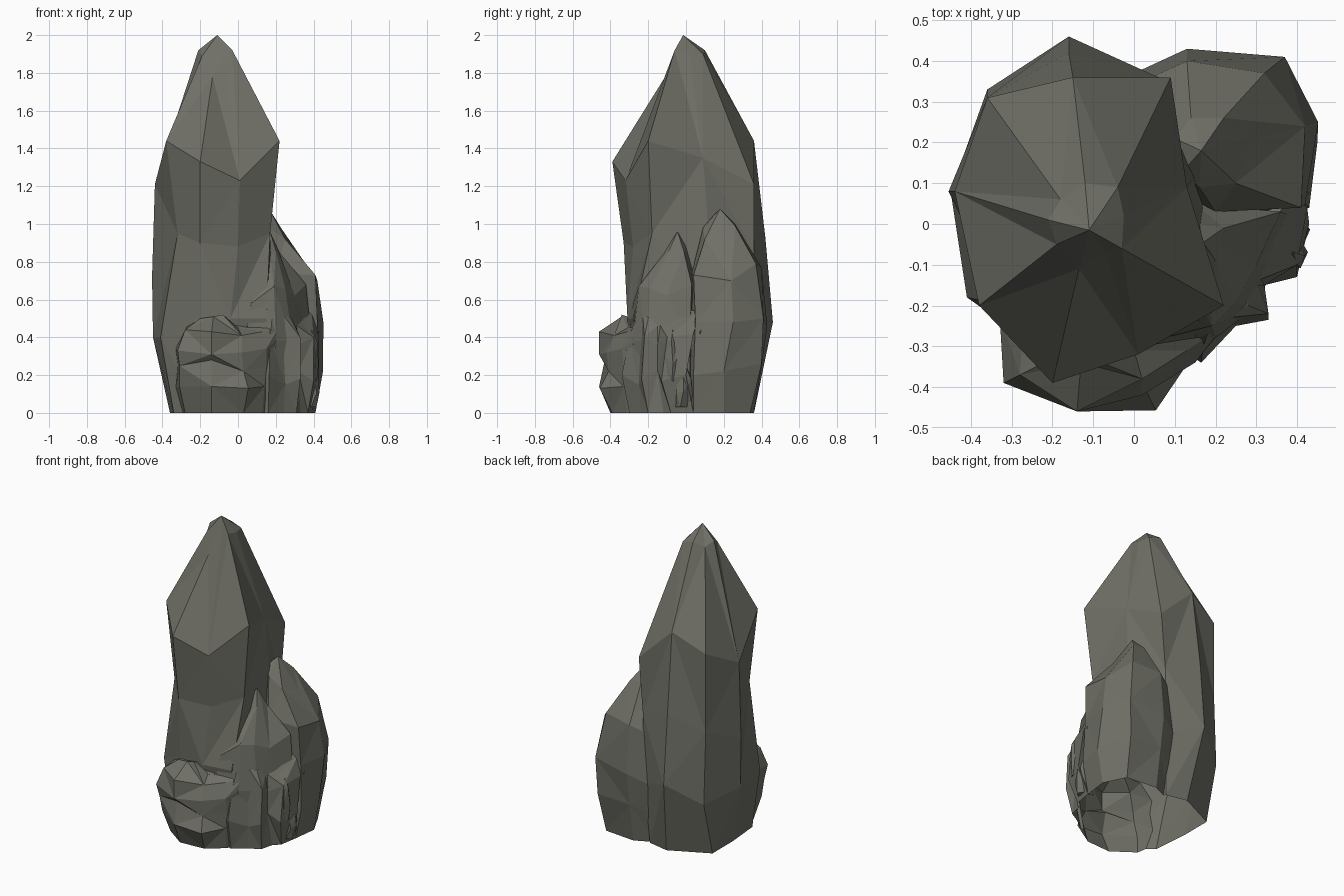
import bpy, bmesh, math, random

random.seed(4)
stone = bpy.data.materials.new("grey olive stone")
stone.diffuse_color = (0.16, 0.16, 0.135, 1)


def finish(name, bm):
    bmesh.ops.triangulate(bm, faces=[f for f in bm.faces if len(f.verts) > 3])
    bmesh.ops.recalc_face_normals(bm, faces=bm.faces)
    me = bpy.data.meshes.new(name)
    bm.to_mesh(me)
    bm.free()
    me.materials.append(stone)
    ob = bpy.data.objects.new(name, me)
    bpy.context.collection.objects.link(ob)
    return ob


def loft(name, rings, tip):
    """Stack rings of equal point count, closed by a floor and a tip."""
    bm = bmesh.new()
    vs = [[bm.verts.new(p) for p in r] for r in rings]
    n = len(rings[0])
    for k, (lo, hi) in enumerate(zip(vs, vs[1:])):
        for i in range(n):
            j = (i + 1) % n
            if (i + k) % 2:
                bm.faces.new((lo[i], lo[j], hi[j]))
                bm.faces.new((lo[i], hi[j], hi[i]))
            else:
                bm.faces.new((lo[i], lo[j], hi[i]))
                bm.faces.new((lo[j], hi[j], hi[i]))
    bm.faces.new(vs[0][::-1])
    t = bm.verts.new(tip)
    for i in range(n):
        bm.faces.new((vs[-1][i], vs[-1][(i + 1) % n], t))
    return finish(name, bm)


def shard(name, x, y, z0, z1, r, lean=(0, 0), sides=5):
    """Small irregular crystal from z0 to z1."""
    rings = []
    for f, s in ((0, 0.8), (0.4, 1.0), (0.75, 0.75)):
        ring = []
        for i in range(sides):
            a = 2 * math.pi * (i + random.uniform(-.25, .25)) / sides
            q = r * s * random.uniform(.85, 1.1)
            z = z0 + (z1 - z0) * (f + (random.uniform(-.1, .1) if f else 0))
            ring.append((x + lean[0] * f + q * math.cos(a),
                         y + lean[1] * f + q * math.sin(a), z))
        rings.append(ring)
    return loft(name, rings, (x + lean[0], y + lean[1], z1))


# tall main spire with a narrow waist
spire = loft("main_spire", [
    [(-.34, -.2, 0), (-.2, -.3, 0), (0, -.28, 0), (.15, -.18, 0), (.15, .12, 0),
     (.03, .33, 0), (-.11, .36, 0), (-.36, .24, 0), (-.36, .03, 0)],
    [(-.41, -.18, .4), (-.2, -.31, .52), (-.04, -.31, .5), (.15, -.28, .5), (.18, .12, .45),
     (.05, .36, .4), (-.16, .46, .48), (-.36, .33, .35), (-.45, .08, .4)],
    [(-.32, -.2, .95), (-.2, -.33, .9), (0, -.28, .88), (.17, -.18, .95), (.15, .12, .95),
     (.06, .36, .85), (-.16, .42, .93), (-.36, .31, .82), (-.455, .08, .72)],
    [(-.38, -.2, 1.44), (-.2, -.39, 1.33), (.01, -.32, 1.23), (.22, -.2, 1.44), (.13, .09, 1.35),
     (.09, .36, 1.21), (-.15, .36, 1.44), (-.36, .31, 1.33), (-.44, .08, 1.21)],
    [(-.19, -.05, 1.89), (-.135, -.11, 1.78), (-.07, -.07, 1.88), (-.03, -.06, 1.92), (-.025, .02, 1.9),
     (-.04, .09, 1.9), (-.12, .1, 1.92), (-.18, .06, 1.89), (-.21, .01, 1.92)],
], (-.11, -.015, 2.0))

# shorter peak at the back right
parts = [loft("back_right_peak", [
    [(.2, 0, 0), (.39, .04, 0), (.41, .2, 0), (.34, .34, 0), (.13, .36, 0), (0, .3, 0), (.02, .1, 0)],
    [(.2, -.02, .22), (.43, .04, .2), (.45, .2, .22), (.36, .4, .26), (.13, .4, .25), (0, .34, .2), (.02, .1, .2)],
    [(.22, 0, .5), (.42, .05, .48), (.452, .25, .48), (.37, .41, .5), (.13, .43, .46), (0, .37, .4), (.04, .1, .5)],
    [(.2, .03, .74), (.41, .04, .73), (.42, .24, .7), (.32, .37, .79), (.13, .4, .77), (.02, .35, .72), (.06, .12, .8)],
    [(.16, .09, .98), (.25, .1, .92), (.29, .21, .88), (.22, .26, .99), (.14, .26, 1.0), (.1, .21, 1.03), (.12, .13, 1.03)],
], (.165, .18, 1.08))]

# pointed crystal between the two peaks
parts.append(loft("middle_crystal", [
    [(.04, -.27, 0), (.2, -.26, 0), (.28, -.2, 0), (.33, -.1, 0), (.37, .02, 0), (.15, .06, 0), (-.02, -.1, 0)],
    [(.04, -.3, .4), (.2, -.28, .38), (.29, -.21, .38), (.34, -.1, .38), (.39, .02, .38), (.15, .06, .4), (-.02, -.1, .4)],
    [(.07, -.28, .58), (.19, -.25, .67), (.25, -.19, .66), (.3, -.1, .62), (.36, .03, .68), (.15, .05, .72), (.02, -.1, .7)],
    [(.13, -.13, .83), (.17, -.12, .84), (.2, -.09, .86), (.21, -.05, .87), (.22, -.01, .85), (.16, 0, .88), (.1, -.06, .86)],
], (.17, -.045, .96)))

# low split boulder in front
parts.append(loft("front_boulder", [
    [(-.3, -.18, 0), (-.28, -.3, 0), (-.14, -.4, 0), (.03, -.39, 0), (.13, -.31, 0), (.2, -.2, 0)],
    [(-.33, -.2, .13), (-.31, -.34, .14), (-.14, -.46, .14), (.054, -.457, .13), (.14, -.33, .14), (.2, -.2, .14)],
    [(-.32, -.2, .26), (-.31, -.37, .25), (-.14, -.43, .28), (.03, -.41, .22), (.15, -.33, .25), (.22, -.22, .26)],
    [(-.33, -.22, .34), (-.32, -.39, .33), (-.14, -.46, .31), (.02, -.42, .32), (.15, -.34, .34), (.23, -.24, .4)],
    [(-.27, -.24, .46), (-.28, -.37, .44), (-.14, -.46, .43), (.02, -.38, .41), (.13, -.31, .43), (.22, -.25, .46)],
    [(-.2, -.26, .5), (-.2, -.33, .5), (-.13, -.34, .51), (-.08, -.34, .52), (.0, -.31, .45), (.1, -.27, .45)],
], (-.08, -.28, .5)))

# broken boulder on the right
parts.append(loft("right_boulder", [
    [(.1, -.28, 0), (.16, -.3, 0), (.24, -.24, 0), (.31, -.2, 0), (.33, -.12, 0), (.37, -.08, 0), (.39, .04, 0), (.15, .0, 0)],
    [(.1, -.3, .17), (.165, -.34, .2), (.25, -.25, .15), (.33, -.235, .18), (.32, -.15, .22), (.4, -.13, .17), (.43, .0, .2), (.15, .0, .2)],
    [(.1, -.28, .35), (.17, -.3, .4), (.24, -.24, .36), (.33, -.22, .4), (.32, -.15, .36), (.4, -.1, .4), (.425, .04, .42), (.15, .0, .4)],
    [(.12, -.25, .48), (.18, -.27, .5), (.23, -.23, .53), (.28, -.2, .5), (.3, -.14, .47), (.35, -.08, .46), (.39, .07, .54), (.15, .0, .5)],
], (.25, -.1, .55)))

# rubble on the right: x, y, bottom, top, radius, lean
rubble = [
    (.39, -.07, .17, .44, .04, (.0, .0)), (.38, .07, .36, .54, .05, (.0, .03)),
    (.38, -.02, .03, .25, .05, (.02, .02)), (.20, -.19, .45, .70, .06, (-.1, .02)),
]
for i, (x, y, z0, z1, r, lean) in enumerate(rubble):
    parts.append(shard("rubble_%02d" % (i + 1), x, y, z0, z1, r, lean))

# fuse everything into one shell
for p in parts:
    m = spire.modifiers.new(p.name, 'BOOLEAN')
    m.operation, m.solver, m.object = 'UNION', 'EXACT', p
bpy.context.view_layer.update()
dg = bpy.context.evaluated_depsgraph_get()
shell = bpy.data.meshes.new_from_object(spire.evaluated_get(dg))
spire.modifiers.clear()
spire.data = shell
spire.name = "rock_formation"
for p in parts:
    bpy.data.objects.remove(p)

# open underside
bm = bmesh.new()
bm.from_mesh(shell)
floor = [f for f in bm.faces if max(v.co.z for v in f.verts) < .001]
bmesh.ops.delete(bm, geom=floor, context='FACES')
for f in bm.faces:
    f.material_index = 0
bm.to_mesh(shell)
bm.free()
shell.materials.clear()
shell.materials.append(stone)
